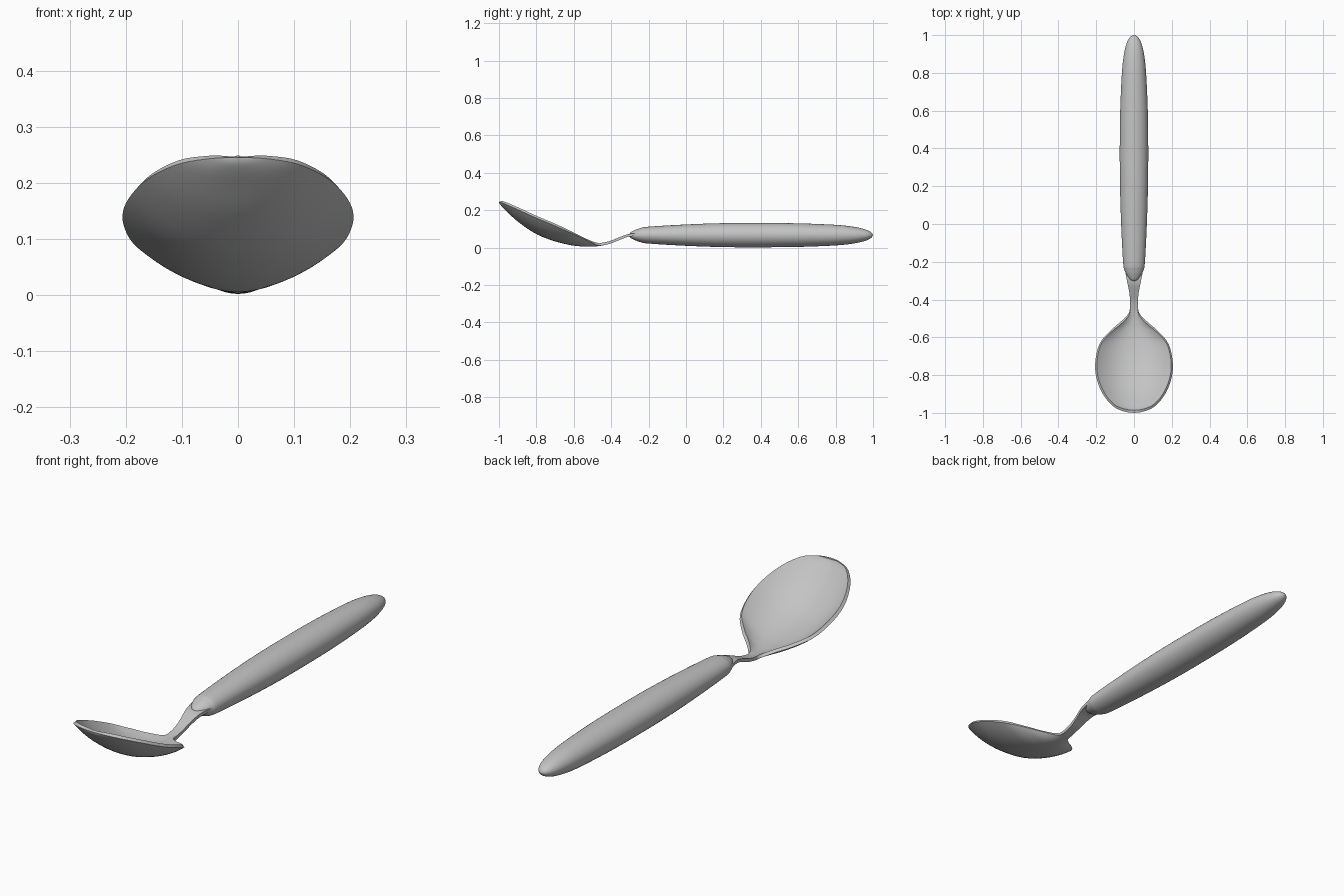
import bpy, bmesh, math

if "Cube" in bpy.data.objects:
    bpy.data.objects.remove(bpy.data.objects["Cube"])

steel = bpy.data.materials.new("grey_metal")
steel.diffuse_color = (0.55, 0.55, 0.55, 1)
steel.use_nodes = True
steel.node_tree.nodes["Principled BSDF"].inputs["Base Color"].default_value = steel.diffuse_color


def smooth_path(points, steps):
    """Catmull-Rom interpolation through tuples of any length."""
    out = []
    n = len(points)
    for i in range(n - 1):
        a, b, c, d = (points[max(i - 1, 0)], points[i], points[i + 1],
                      points[min(i + 2, n - 1)])
        for s in range(steps):
            t = s / steps
            out.append([0.5 * (2 * q + (r - p) * t + (2 * p - 5 * q + 4 * r - e) * t * t
                               + (3 * q - p - 3 * r + e) * t ** 3)
                        for p, q, r, e in zip(a, b, c, d)])
    out.append(list(points[-1]))
    return out


def skin(name, rows, closed):
    """Join rows of points into a surface and merge collapsed ends."""
    bm = bmesh.new()
    grid = [[bm.verts.new(p) for p in row] for row in rows]
    n = len(rows[0])
    for r0, r1 in zip(grid, grid[1:]):
        for j in range(n if closed else n - 1):
            k = (j + 1) % n
            bm.faces.new((r0[j], r0[k], r1[k], r1[j]))
    bmesh.ops.remove_doubles(bm, verts=bm.verts, dist=1e-5)
    if closed:
        bmesh.ops.recalc_face_normals(bm, faces=bm.faces)
    mesh = bpy.data.meshes.new(name)
    bm.to_mesh(mesh)
    bm.free()
    mesh.materials.append(steel)
    obj = bpy.data.objects.new(name, mesh)
    bpy.context.collection.objects.link(obj)
    return obj


def shade(obj):
    bpy.ops.object.select_all(action='DESELECT')
    obj.select_set(True)
    bpy.context.view_layer.objects.active = obj
    bpy.ops.object.shade_smooth_by_angle(angle=math.radians(40))


# Handle: oval sections (y, half width, half height)
handle_sections = [
    (-0.305, 0, 0), (-0.297, 0.018, 0.014), (-0.275, 0.036, 0.026),
    (-0.245, 0.05, 0.037), (-0.2, 0.058, 0.045), (0, 0.068, 0.057),
    (0.2, 0.074, 0.064), (0.4, 0.0755, 0.065), (0.6, 0.073, 0.063),
    (0.8, 0.064, 0.055), (0.9, 0.053, 0.044), (0.96, 0.038, 0.03),
    (0.99, 0.02, 0.015), (1.0, 0, 0)]
rows = []
for y, w, h in smooth_path(handle_sections, 5):
    rows.append([(w * math.cos(a), y, 0.067 + h * math.sin(a))
                 for a in (math.tau * k / 40 for k in range(40))])
handle = skin("handle", rows, True)
shade(handle)

# Bowl and neck: dished sections (y, half width, centre z, rim z)
bowl_sections = [
    (-1.0, 0, 0.245, 0.245), (-0.993, 0.05, 0.23, 0.243), (-0.965, 0.11, 0.2, 0.232),
    (-0.9, 0.165, 0.14, 0.204), (-0.81, 0.2, 0.078, 0.163), (-0.72, 0.204, 0.04, 0.125),
    (-0.63, 0.18, 0.016, 0.085), (-0.565, 0.125, 0.007, 0.055), (-0.52, 0.073, 0.005, 0.034),
    (-0.48, 0.033, 0.007, 0.016), (-0.45, 0.022, 0.011, 0.012), (-0.4, 0.021, 0.023, 0.023),
    (-0.35, 0.026, 0.043, 0.043), (-0.3, 0.037, 0.06, 0.06), (-0.22, 0.053, 0.063, 0.063)]
rows = []
for y, w, zc, zr in smooth_path(bowl_sections, 5):
    rows.append([(w * u, y, zc + (zr - zc) * abs(u) ** 2.2)
                 for u in (math.sin(math.pi / 2 * k / 14) for k in range(-14, 15))])
bowl = skin("bowl_and_neck", rows, False)
shell = bowl.modifiers.new("thickness", 'SOLIDIFY')
shell.thickness = 0.014
shell.offset = 1
bpy.context.view_layer.objects.active = bowl
bpy.ops.object.modifier_apply(modifier=shell.name)
shade(bowl)
